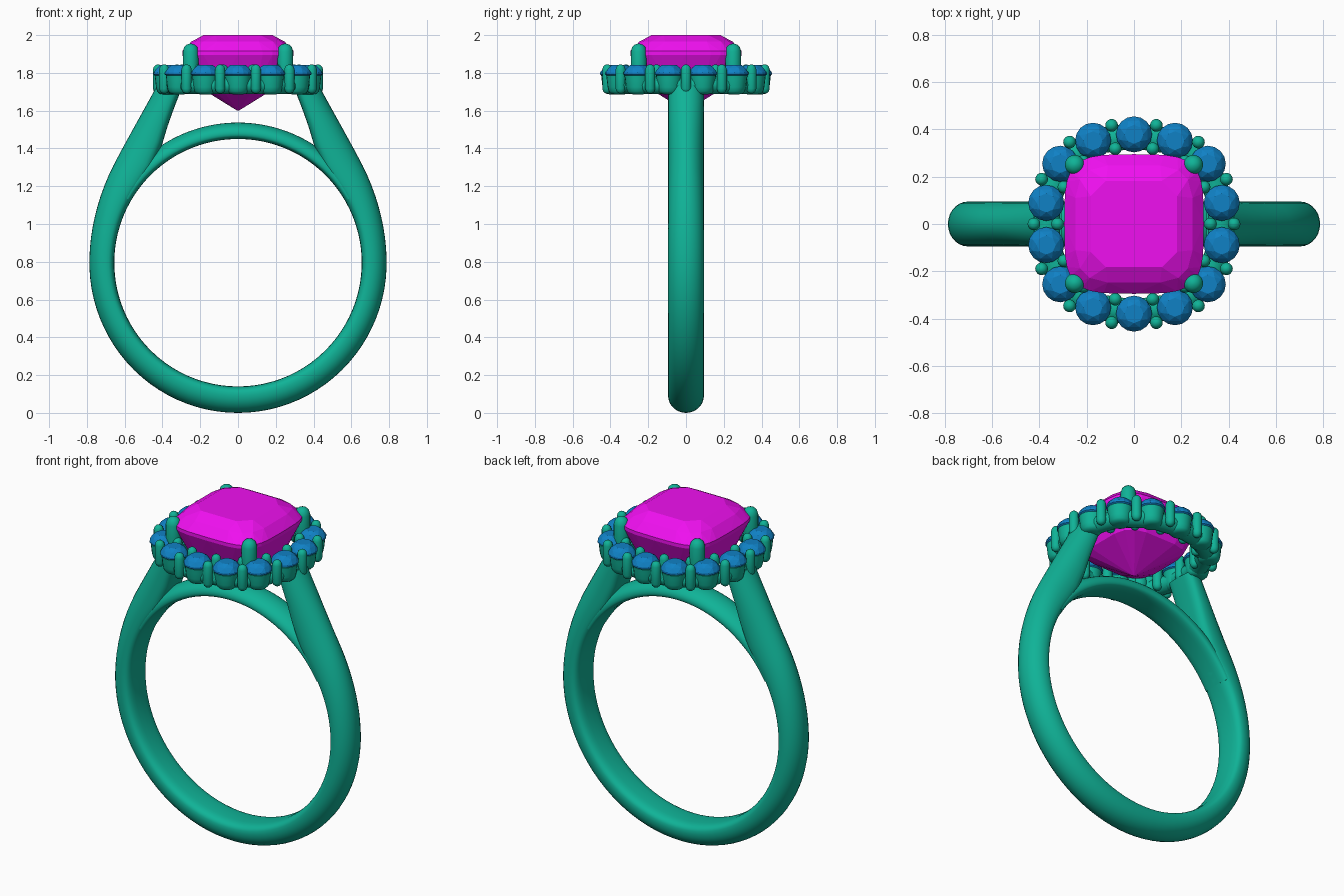
import bpy, bmesh
from math import sin, cos, pi, radians, copysign
from mathutils import Vector

if "Cube" in bpy.data.objects:
    bpy.data.objects.remove(bpy.data.objects["Cube"])


def material(name, color):
    m = bpy.data.materials.new(name)
    m.diffuse_color = color
    m.use_nodes = True
    m.node_tree.nodes["Principled BSDF"].inputs["Base Color"].default_value = m.diffuse_color
    return m


METAL = material("metal", (0.005, 0.45, 0.31, 1))
PINK = material("centre_gem", (0.87, 0.005, 0.87, 1))
BLUE = material("accent_gem", (0.005, 0.22, 0.56, 1))


def finish(name, bm, mat, smooth=True):
    bmesh.ops.recalc_face_normals(bm, faces=bm.faces)
    me = bpy.data.meshes.new(name)
    bm.to_mesh(me)
    bm.free()
    me.materials.append(mat)
    ob = bpy.data.objects.new(name, me)
    bpy.context.collection.objects.link(ob)
    if smooth:
        bpy.ops.object.select_all(action='DESELECT')
        ob.select_set(True)
        bpy.context.view_layer.objects.active = ob
        bpy.ops.object.shade_smooth_by_angle(angle=radians(40))
    return ob


def bridge_loops(bm, loops, closed):
    n = len(loops[0])
    for k in range(len(loops) if closed else len(loops) - 1):
        a, b = loops[k], loops[(k + 1) % len(loops)]
        for i in range(n):
            j = (i + 1) % n
            bm.faces.new((a[i], a[j], b[j], b[i]))
    if not closed:
        bm.faces.new(loops[0])
        bm.faces.new(loops[-1])


def sweep(name, stations, axis, profile, closed=False):
    """Each station is (inner point, outer point); profile is (u across, v along axis)."""
    bm = bmesh.new()
    loops = [[bm.verts.new(a + (b - a) * u + axis * v) for u, v in profile]
             for a, b in stations]
    bridge_loops(bm, loops, closed)
    return finish(name, bm, METAL)


def lathe(bm, x, y, profile, seg=16):
    loops = [[bm.verts.new((x + r * cos(2 * pi * i / seg), y + r * sin(2 * pi * i / seg), z))
              for i in range(seg)] for r, z in profile]
    bridge_loops(bm, loops, False)


def pin(r, z0, z1):
    """Round-ended pin profile."""
    arc = [radians(a) for a in (8, 30, 55, 90)]
    return ([(r * sin(a), z0 + r - r * cos(a)) for a in arc] +
            [(r * sin(a), z1 - r + r * cos(a)) for a in reversed(arc)])


def gem(bm, x, y, rings, n):
    """Faceted stone: convex hull of rings (size, z, sides, turn), superellipse power n."""
    vs = []
    for r, z, sides, turn in rings:
        for i in range(sides):
            a = 2 * pi * (i + turn) / sides
            c, s = cos(a), sin(a)
            vs.append(bm.verts.new((x + r * copysign(abs(c) ** (2 / n), c),
                                    y + r * copysign(abs(s) ** (2 / n), s), z)))
    res = bmesh.ops.convex_hull(bm, input=vs)
    junk = [g for g in res["geom_interior"] if isinstance(g, bmesh.types.BMVert)]
    bmesh.ops.delete(bm, geom=junk, context='VERTS')


# Band cross-section: rounded outside, softly eased inside
D = []
for i in range(28):
    a = 2 * pi * i / 28
    c, s = cos(a), sin(a)
    if c >= 0:
        D.append((0.35 + 0.65 * c, s))
    else:
        D.append((0.35 - 0.35 * abs(c) ** 0.7, copysign(abs(s) ** 0.6, s)))

# Shank: open band that leaves the finger circle and rises to the head
CZ, RI = 0.795, 0.655


def polar(r, deg):
    return Vector((r * cos(radians(deg)), 0, CZ + r * sin(radians(deg))))


def outer_r(deg):
    return 0.787 + (0.05 * (deg / 38) ** 2.2 if deg > 0 else 0.008 * sin(radians(deg)) ** 2)


half = [(polar(RI, d), polar(outer_r(d), d)) for d in [-90 + 4 * k for k in range(33)]]
for xi, zi, xo, zo in ((0.455, 1.29, 0.612, 1.40), (0.402, 1.42, 0.557, 1.50),
                       (0.372, 1.52, 0.51, 1.585), (0.34, 1.61, 0.468, 1.66),
                       (0.305, 1.70, 0.428, 1.735)):
    half.append((Vector((xi, 0, zi)), Vector((xo, 0, zo))))
mirror = [(Vector((-a.x, 0, a.z)), Vector((-b.x, 0, b.z))) for a, b in half[:0:-1]]
sweep("shank", mirror + half, Vector((0, 0.095, 0)), D)

# Bridge: thin arc closing the finger circle under the head
sweep("bridge", [(polar(RI, d), polar(0.742, d)) for d in range(30, 151, 3)],
      Vector((0, 0.09, 0)), D)

# Halo layout: one quarter of the stone centres, mirrored around
q = [(0.371, 0.089), (0.312, 0.255), (0.173, 0.352)]
right_half = [(x, -y) for x, y in reversed(q)] + q
stones = right_half + [(0, 0.379)] + [(-x, -y) for x, y in right_half] + [(0, -0.379)]
pts = [Vector((x, y, 0)) for x, y in stones]
N = len(pts)

# Halo rail joining the cups
rail = []
for i, p in enumerate(pts):
    t = (pts[(i + 1) % N] - pts[i - 1]).normalized()
    nrm = Vector((t.y, -t.x, 0))
    c = p + Vector((0, 0, 1.735))
    rail.append((c - nrm * 0.06, c + nrm * 0.05))
oval = [(0.5 + 0.5 * cos(2 * pi * i / 16), sin(2 * pi * i / 16)) for i in range(16)]
sweep("halo_rail", rail, Vector((0, 0, 0.048)), oval, closed=True)

# Stone cups, bead prongs and accent stones
cups, beads, gems = bmesh.new(), bmesh.new(), bmesh.new()
for i, p in enumerate(pts):
    lathe(cups, p.x, p.y, [(0.025, 1.686), (0.045, 1.69), (0.057, 1.702), (0.063, 1.725),
                           (0.067, 1.76), (0.070, 1.785), (0.062, 1.79)], 20)
    gem(gems, p.x, p.y, [(0.04, 1.842, 8, 0), (0.062, 1.826, 8, 0.5), (0.076, 1.802, 16, 0),
                         (0.076, 1.792, 16, 0), (0.01, 1.74, 8, 0)], 2)
    e = pts[(i + 1) % N]
    t = (e - p).normalized()
    nrm = Vector((t.y, -t.x, 0))
    for d in (0.052, -0.048):
        b = (p + e) / 2 + nrm * d
        lathe(beads, b.x, b.y, pin(0.027, 1.69, 1.845), 14)
finish("halo_cups", cups, METAL)
finish("halo_beads", beads, METAL)
finish("halo_stones", gems, BLUE, False)

# Four corner claws holding the centre stone
claws = bmesh.new()
for sx in (-1, 1):
    for sy in (-1, 1):
        lathe(claws, sx * 0.25, sy * 0.25, pin(0.042, 1.70, 1.955), 20)
finish("claws", claws, METAL)

# Cushion-cut centre stone
centre = bmesh.new()
gem(centre, 0, 0, [(0.19, 2.0, 8, 0.5), (0.25, 1.965, 16, 0.5), (0.295, 1.915, 32, 0),
                   (0.295, 1.895, 32, 0), (0.225, 1.735, 16, 0.5), (0.004, 1.60, 8, 0.5)], 4.0)
finish("centre_stone", centre, PINK, False)
